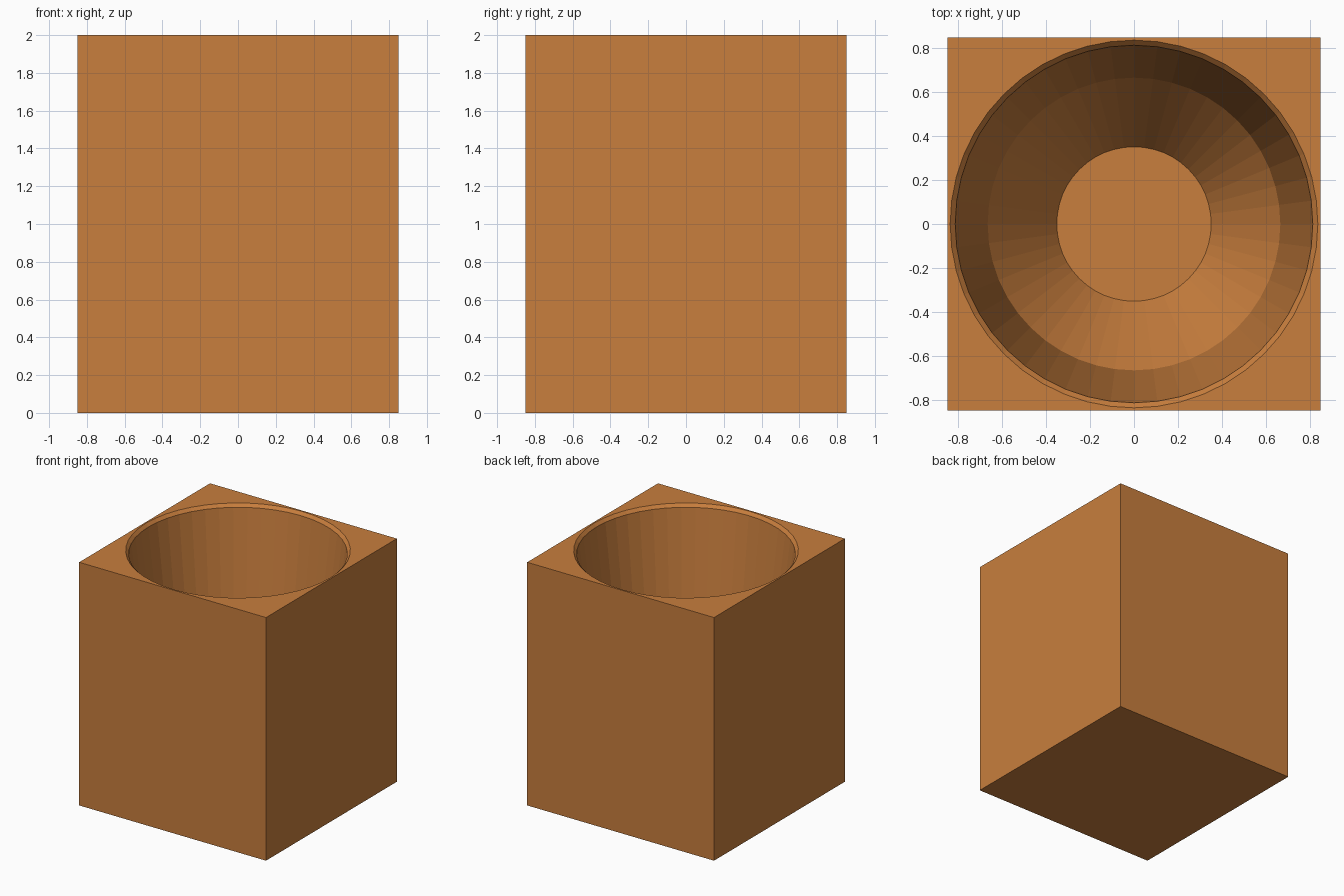
import bpy, bmesh, math

if "Cube" in bpy.data.objects:
    bpy.data.objects.remove(bpy.data.objects["Cube"])

SIDES = 48
HALF, HEIGHT = 0.85, 2.0
# cavity profile from rim to floor: (radius, z)
PROFILE = [(0.838, HEIGHT), (0.815, 1.975), (0.667, 0.72), (0.352, 0.25)]

bm = bmesh.new()


def ring(radius, z):
    return [bm.verts.new((radius * math.cos(2 * math.pi * i / SIDES),
                          radius * math.sin(2 * math.pi * i / SIDES), z))
            for i in range(SIDES)]


# outer block: square walls and base
corners = [(-HALF, -HALF), (HALF, -HALF), (HALF, HALF), (-HALF, HALF)]
low = [bm.verts.new((x, y, 0)) for x, y in corners]
high = [bm.verts.new((x, y, HEIGHT)) for x, y in corners]
bm.faces.new(low[::-1])
for i in range(4):
    j = (i + 1) % 4
    bm.faces.new((low[i], low[j], high[j], high[i]))

# round stepped cavity with flat floor
rings = [ring(r, z) for r, z in PROFILE]
for a, b in zip(rings, rings[1:]):
    for i in range(SIDES):
        j = (i + 1) % SIDES
        bm.faces.new((a[i], a[j], b[j], b[i]))
bm.faces.new(rings[-1])

# top face: four corner pieces between the square and the round rim
q = SIDES // 4
for k in range(4):
    start = k * q - q // 2
    arc = [rings[0][(start + i) % SIDES] for i in range(q + 1)]
    c0, c1 = high[(k + 1) % 4], high[(k + 2) % 4]
    for i in range(q):
        bm.faces.new((arc[i], c0 if i < q // 2 else c1, arc[i + 1]))
    bm.faces.new((arc[q // 2], c0, c1))

bmesh.ops.recalc_face_normals(bm, faces=bm.faces[:])
mesh = bpy.data.meshes.new("square_pot")
bm.to_mesh(mesh)
bm.free()
pot = bpy.data.objects.new("square_pot", mesh)
bpy.context.collection.objects.link(pot)

# terracotta colour
mat = bpy.data.materials.new("terracotta")
mat.diffuse_color = (0.58, 0.21, 0.047, 1)
mat.use_nodes = True
mat.node_tree.nodes["Principled BSDF"].inputs["Base Color"].default_value = mat.diffuse_color
mesh.materials.append(mat)
